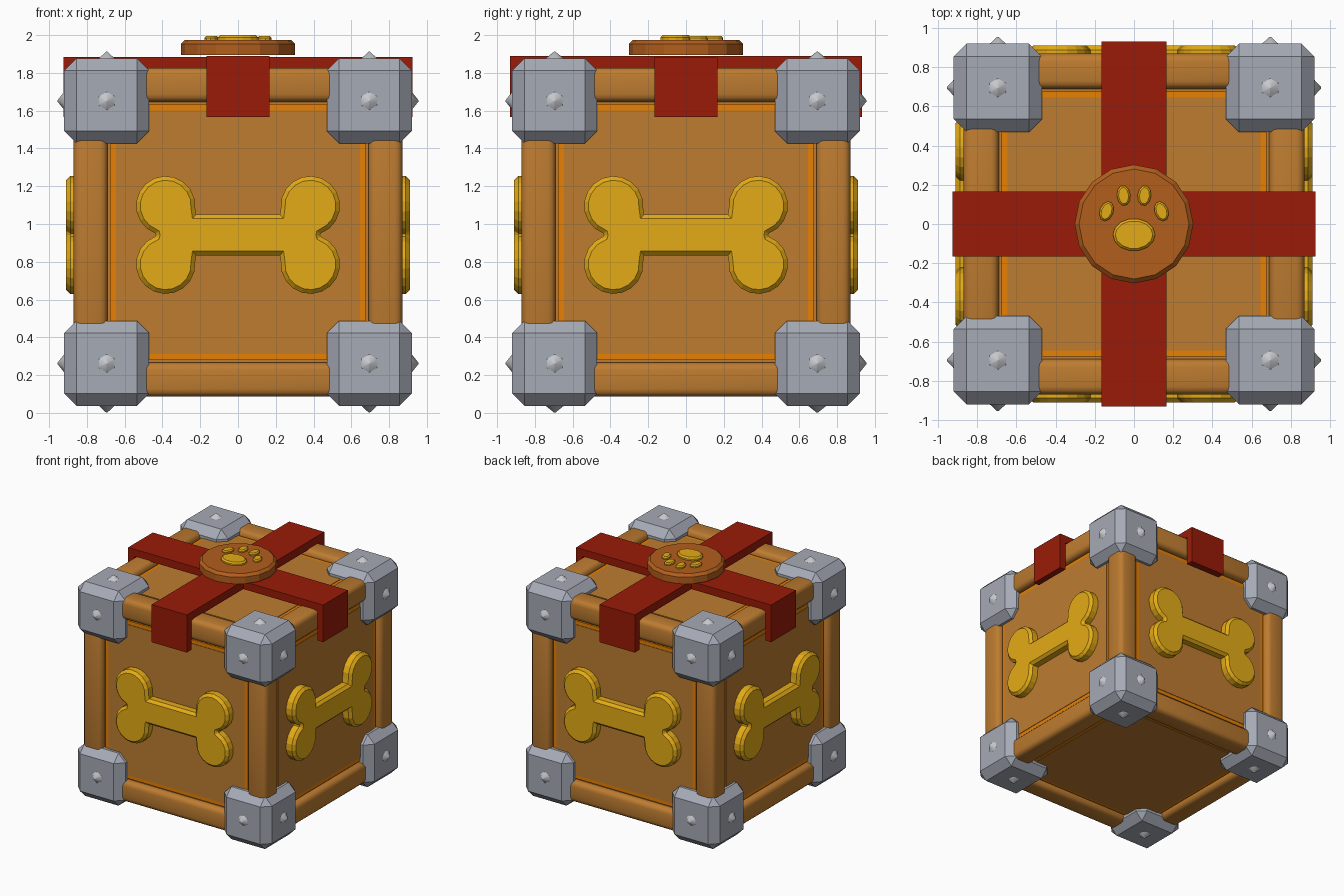
import bpy, bmesh
from math import radians, cos, sin, pi
from itertools import product
from mathutils import Matrix, Vector

if "Cube" in bpy.data.objects:
    bpy.data.objects.remove(bpy.data.objects["Cube"])

MID = 0.957      # height of the crate's centre
CORNER = 0.695   # corner block offset from the centre
CENTRE = Matrix.Translation((0, 0, MID))
UPRIGHT = Matrix.Rotation(radians(90), 4, "X")   # stands a flat outline up, facing the front


def material(name, rgb):
    m = bpy.data.materials.new(name)
    m.use_nodes = True
    m.diffuse_color = (*rgb, 1)
    m.node_tree.nodes["Principled BSDF"].inputs["Base Color"].default_value = (*rgb, 1)
    return m


wood = material("brown_wood", (0.51, 0.20, 0.03))
orange = material("orange_trim", (0.82, 0.22, 0.001))
gold = material("gold", (0.78, 0.41, 0.008))
red = material("red_strap", (0.32, 0.011, 0.002))
steel = material("grey_steel", (0.38, 0.405, 0.465))
stud = material("pale_steel", (0.56, 0.57, 0.60))
leather = material("medallion_brown", (0.45, 0.112, 0.012))


def add_object(name, bm, mat, matrix=CENTRE, smooth=False):
    bmesh.ops.recalc_face_normals(bm, faces=bm.faces)
    mesh = bpy.data.meshes.new(name)
    bm.to_mesh(mesh)
    bm.free()
    mesh.materials.append(mat)
    ob = bpy.data.objects.new(name, mesh)
    ob.matrix_world = matrix
    bpy.context.collection.objects.link(ob)
    if smooth:
        bpy.ops.object.select_all(action="DESELECT")
        ob.select_set(True)
        bpy.context.view_layer.objects.active = ob
        bpy.ops.object.shade_smooth_by_angle(angle=radians(45))
    return ob


def box(half, bevel=0, segments=1):
    bm = bmesh.new()
    bmesh.ops.create_cube(bm, size=2)
    bmesh.ops.scale(bm, vec=half, verts=bm.verts)
    if bevel:
        bmesh.ops.bevel(bm, geom=bm.edges[:], offset=bevel, segments=segments,
                        profile=0.5, affect="EDGES")
    return bm


def prism(outline, low, high, bevel=0):
    """Extrude a flat outline from low to high, chamfering the upper rim."""
    bm = bmesh.new()
    base = bm.faces.new([bm.verts.new((x, y, low)) for x, y in outline])
    out = bmesh.ops.extrude_face_region(bm, geom=[base], use_keep_orig=True)["geom"]
    top = [v for v in out if isinstance(v, bmesh.types.BMVert)]
    bmesh.ops.translate(bm, vec=(0, 0, high - low), verts=top)
    if bevel:
        rim = [e for e in bm.edges if all(v in top for v in e.verts)]
        bmesh.ops.bevel(bm, geom=rim, offset=bevel, segments=1, affect="EDGES",
                        clamp_overlap=False)
    return bm


def ellipse(cx, cy, rx, ry, count, tilt=0):
    c, s = cos(tilt), sin(tilt)
    ring = [(rx * cos(2 * pi * i / count), ry * sin(2 * pi * i / count)) for i in range(count)]
    return [(cx + x * c - y * s, cy + x * s + y * c) for x, y in ring]


# Crate body, with a trim layer and a panel layer showing on all six sides
add_object("crate_body", box((0.815,) * 3), wood)
for axis in range(3):
    for name, width, depth, mat in (("trim", 0.677, 0.83, orange), ("panel", 0.645, 0.834, wood)):
        half = [width] * 3
        half[axis] = depth
        add_object(f"{name}_{'xyz'[axis]}", box(half), mat)

# Twelve rounded frame beams
for axis in range(3):
    for a, b in product((-1, 1), repeat=2):
        half = [0.09] * 3
        half[axis] = 0.6
        place = [a * 0.78, b * 0.78]
        place.insert(axis, 0)
        add_object("frame_beam", box(half, 0.04, 3), wood,
                   CENTRE @ Matrix.Translation(place), smooth=True)

# Eight chamfered corner blocks with pointed studs on their outer faces
for signs in product((-1, 1), repeat=3):
    matrix = CENTRE @ Matrix.Translation(Vector(signs) * CORNER)
    add_object("corner_block", box((0.225,) * 3, 0.065), steel, matrix)
    bm = bmesh.new()
    for axis in range(3):
        out = Vector((0, 0, 0))
        out[axis] = signs[axis]
        turn = out.to_track_quat("Z", "Y").to_matrix().to_4x4()
        bmesh.ops.create_cone(bm, cap_ends=True, segments=6, radius1=0.054, radius2=0.004,
                              depth=0.04, matrix=Matrix.Translation(out * 0.24) @ turn)
    add_object("corner_studs", bm, stud, matrix, smooth=True)

# Bone emblem on the four upright sides
arc = [radians(-70 + 255 * i / 13) for i in range(14)]
lobe = [(0.383 + 0.157 * cos(t), 0.155 + 0.157 * sin(t)) for t in arc]
half_bone = [(0.435, 0)] + lobe + [(0.222, 0.108)]
half_bone += [(-x, y) for x, y in reversed(half_bone[1:])]
bone = half_bone + [(-x, -y) for x, y in half_bone]
for i in range(4):
    spin = Matrix.Rotation(i * pi / 2, 4, "Z")
    add_object("bone_emblem", prism(bone, 0.80, 0.91, 0.022), gold,
               Matrix.Translation((0, 0, 0.942)) @ spin @ UPRIGHT)

# Two crossing straps folded over the top edges
for i, (reach, top) in enumerate(((0.925, 1.885), (0.932, 1.89))):
    outer = [(reach, 1.567), (reach, top), (-reach, top), (-reach, 1.567)]
    inner = [(-0.87, 1.567), (-0.87, 1.82), (0.87, 1.82), (0.87, 1.567)]
    add_object("strap", prism(outer + inner, -0.167, 0.167), red,
               Matrix.Rotation(i * pi / 2, 4, "Z") @ UPRIGHT)

# Medallion with a paw print
flat = Matrix.Identity(4)
add_object("medallion", prism(ellipse(0, 0, 0.303, 0.303, 16), 1.895, 1.975, 0.022), leather, flat)
add_object("paw_pad", prism(ellipse(0, -0.055, 0.108, 0.083, 14), 1.96, 2.0, 0.012), gold, flat)
for s in (-1, 1):
    for x, y, tilt in ((0.053, 0.145, -0.1), (0.14, 0.065, 0.35)):
        add_object("paw_toe", prism(ellipse(s * x, y, 0.035, 0.052, 10, s * tilt),
                                    1.96, 1.995, 0.009), gold, flat)
